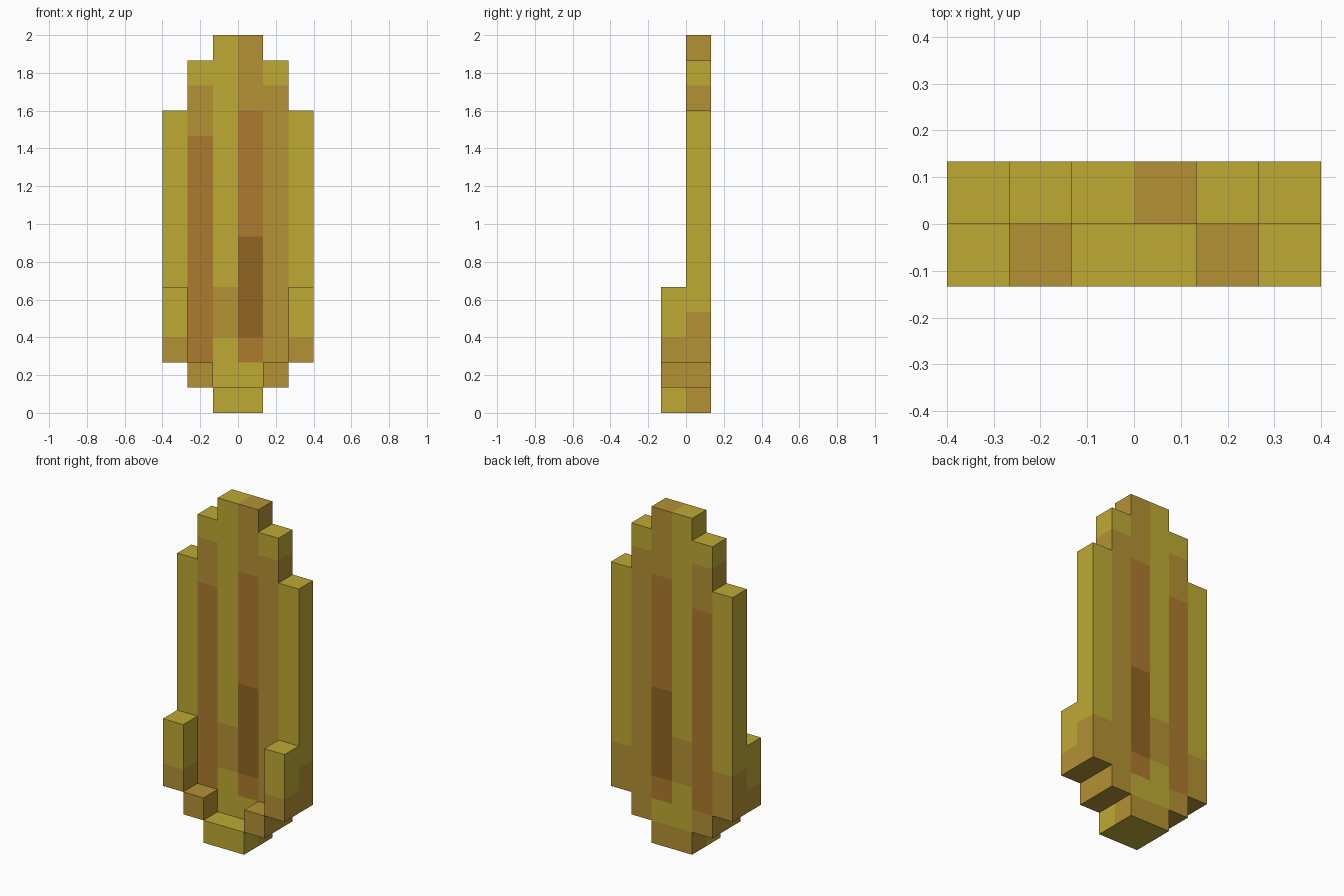
import bpy, bmesh, math
from mathutils import Vector

if "Cube" in bpy.data.objects:
    bpy.data.objects.remove(bpy.data.objects["Cube"], do_unlink=True)

U = 2 / 15                      # edge length of one block
YELLOW, TAN, ORANGE, BROWN = range(4)


def make_material(name, hex_code):
    srgb = [int(hex_code[i:i + 2], 16) / 255 for i in (0, 2, 4)]
    col = [c / 12.92 if c <= 0.04045 else ((c + 0.055) / 1.055) ** 2.4 for c in srgb]
    mat = bpy.data.materials.new(name)
    mat.use_nodes = True
    mat.diffuse_color = (*col, 1)
    mat.node_tree.nodes["Principled BSDF"].inputs["Base Color"].default_value = (*col, 1)
    return mat


materials = [make_material("mustard yellow", "BEAA34"), make_material("tan", "B49134"),
             make_material("burnt orange", "AF7A2E"), make_material("dark brown", "916522")]

# Each column, from -x to +x: starting block, then (end block, colour) runs going up
tall_columns = [
    (2, [(4, TAN), (12, YELLOW)]),
    (1, [(2, TAN), (11, ORANGE), (13, TAN), (14, YELLOW)]),
    (0, [(1, TAN), (3, YELLOW), (5, TAN), (15, YELLOW)]),
    (0, [(1, TAN), (2, YELLOW), (3, ORANGE), (7, BROWN), (12, ORANGE), (15, TAN)]),
    (1, [(13, TAN), (14, YELLOW)]),
    (2, [(4, TAN), (12, YELLOW)]),
]
front_half = [
    (2, [(3, TAN), (5, YELLOW)]),
    (1, [(2, TAN)]),
    (0, [(1, YELLOW)]),
]
front_columns = front_half + front_half[::-1]      # mirrored left to right


def fill(columns, y):
    """Map of block position to colour for one layer."""
    blocks = {}
    for i, (start, runs) in enumerate(columns):
        for end, colour in runs:
            for z in range(start, end):
                blocks[(i - 3, y, z)] = colour
            start = end
    return blocks


back_layer = fill(tall_columns, 0)
front_layer = fill(front_columns, -1)
occupied = back_layer.keys() | front_layer.keys()


def build_layer(name, blocks):
    """Outer skin of the blocks, merged into large flat faces per colour."""
    bm = bmesh.new()
    for pos, colour in blocks.items():
        centre = Vector(pos) + Vector((0.5, 0.5, 0.5))
        for axis in range(3):
            for sign in (-1, 1):
                n = Vector((0, 0, 0))
                n[axis] = sign
                if tuple(int(p + d) for p, d in zip(pos, n)) in occupied:
                    continue
                a = Vector((0, 0, 0))
                a[(axis + 1) % 3] = 0.5
                b = n.cross(a)
                corners = (-a - b, a - b, a + b, -a + b)
                face = bm.faces.new([bm.verts.new((centre + n / 2 + c) * U) for c in corners])
                # The underside of the foot is all one colour
                face.material_index = YELLOW if pos[2] == 0 and n.z < 0 else colour
    bmesh.ops.remove_doubles(bm, verts=bm.verts, dist=1e-4)
    bmesh.ops.dissolve_limit(bm, angle_limit=math.radians(1), verts=bm.verts,
                             edges=bm.edges, delimit={'MATERIAL'})
    mesh = bpy.data.meshes.new(name)
    bm.to_mesh(mesh)
    bm.free()
    for mat in materials:
        mesh.materials.append(mat)
    obj = bpy.data.objects.new(name, mesh)
    bpy.context.collection.objects.link(obj)


build_layer("tall_back_slab", back_layer)
build_layer("front_stepped_rim", front_layer)
